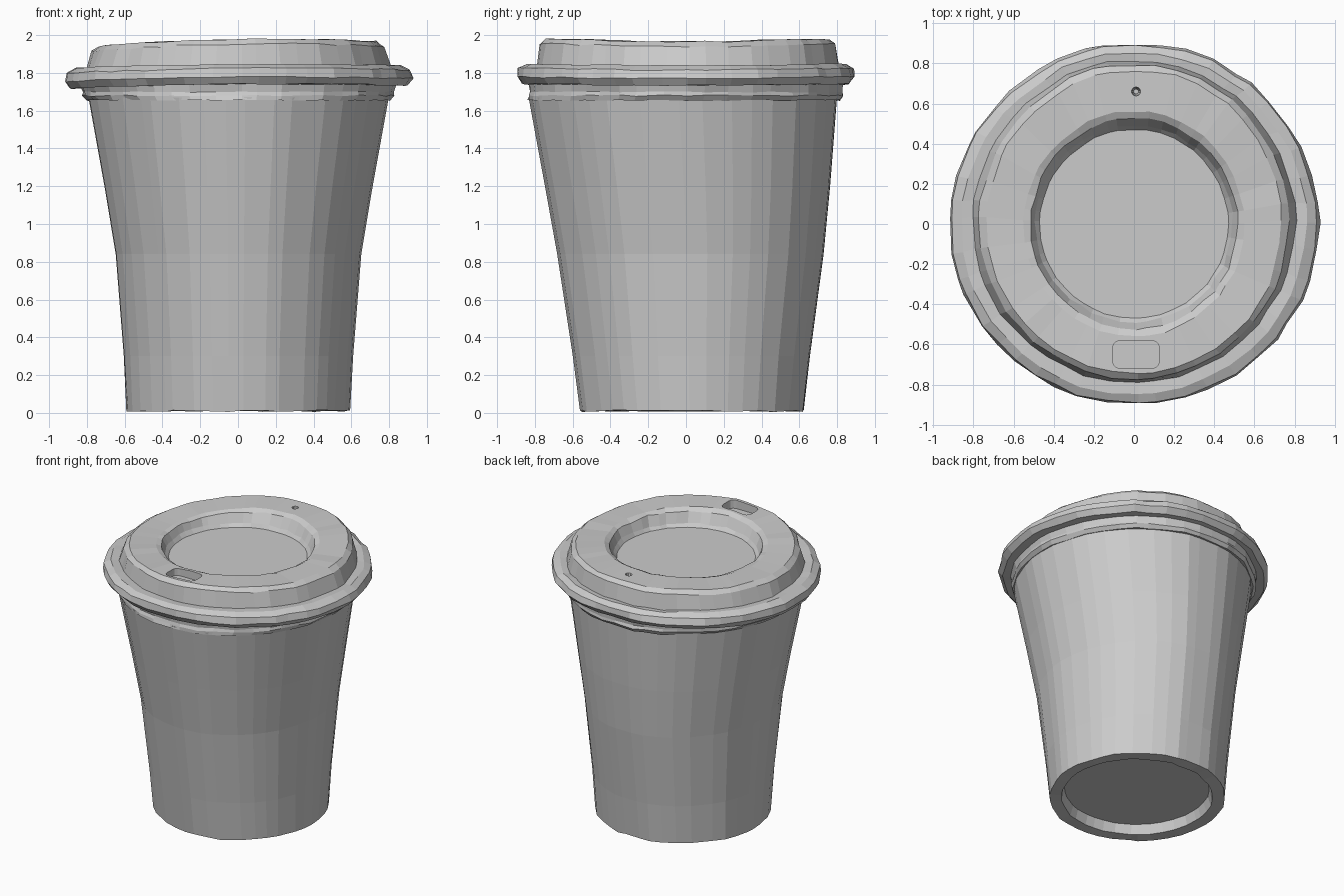
import bpy
import bmesh
import math
import random

if "Cube" in bpy.data.objects:
    bpy.data.objects.remove(bpy.data.objects["Cube"], do_unlink=True)

random.seed(4)

grey = bpy.data.materials.new("plain grey")
grey.use_nodes = True
colour = (0.6, 0.6, 0.6, 1)
grey.diffuse_color = colour
grey.node_tree.nodes["Principled BSDF"].inputs["Base Color"].default_value = colour


def add_object(name, bm):
    bmesh.ops.recalc_face_normals(bm, faces=bm.faces)
    mesh = bpy.data.meshes.new(name)
    bm.to_mesh(mesh)
    bm.free()
    mesh.materials.append(grey)
    obj = bpy.data.objects.new(name, mesh)
    bpy.context.collection.objects.link(obj)
    return obj


def loft(name, rows, sides, spread, wobble):
    """Skin rings (x radius, y radius, height, y shift, roughness, wave), capped at both ends."""
    step = math.tau / sides
    angles = [(i + random.uniform(-spread, spread)) * step for i in range(sides)]
    column = [random.uniform(-wobble, wobble) for _ in angles]
    bm = bmesh.new()
    rings = []
    for rx, ry, z, shift, rough, wave in rows:
        ring = []
        for a, c in zip(angles, column):
            k = 1 + c + random.uniform(-rough, rough)
            lift = random.uniform(-rough, rough) * 0.6
            lift += wave * (math.cos(a) - math.cos(2 * a))
            ring.append(bm.verts.new((rx * k * math.cos(a), ry * k * math.sin(a) + shift, z + lift)))
        rings.append(ring)
    for low, high in zip(rings, rings[1:]):
        for i in range(sides):
            j = (i + 1) % sides
            bm.faces.new((low[i], low[j], high[j], high[i]))
    bm.faces.new(rings[0])
    bm.faces.new(rings[-1])
    return add_object(name, bm)


# Tapering paper cup with a recessed base
loft("cup_body", [
    (0.49, 0.49, 0.08, 0.03, 0, 0),
    (0.51, 0.51, 0.012, 0.03, 0.006, 0),
    (0.592, 0.595, 0.01, 0.035, 0.008, 0),
    (0.607, 0.632, 0.3, 0.03, 0, 0),
    (0.65, 0.71, 0.84, 0.025, 0, 0),
    (0.71, 0.76, 1.2, 0.01, 0, 0),
    (0.795, 0.822, 1.67, -0.015, 0, 0),
], 38, 0.32, 0.006)

# Lid: sunken centre, raised band, rolled rim and short skirt
lid = loft("lid", [
    (0.47, 0.47, 1.86, 0, 0, 0),
    (0.49, 0.49, 1.885, 0, 0.012, 0),
    (0.515, 0.525, 1.95, 0, 0.01, 0.006),
    (0.55, 0.56, 1.966, 0, 0.006, 0.01),
    (0.735, 0.755, 1.966, 0.01, 0.007, 0.012),
    (0.77, 0.785, 1.94, 0.01, 0.007, 0.012),
    (0.803, 0.803, 1.835, 0.01, 0.007, 0.006),
    (0.86, 0.85, 1.84, 0, 0.006, 0.007),
    (0.91, 0.89, 1.815, 0, 0.007, 0.008),
    (0.92, 0.9, 1.77, 0, 0.007, 0.008),
    (0.89, 0.87, 1.733, 0, 0.006, 0.008),
    (0.83, 0.835, 1.735, 0, 0.004, 0.005),
    (0.82, 0.83, 1.7, 0, 0.006, 0),
    (0.82, 0.835, 1.68, 0, 0.007, 0),
    (0.80, 0.83, 1.655, -0.01, 0.006, 0),
    (0.77, 0.80, 1.66, -0.01, 0, 0),
], 44, 0.25, 0.006)


def cut(name, bm):
    cutter = add_object(name, bm)
    cutter.hide_render = True
    cutter.hide_viewport = True
    cutter.display_type = 'WIRE'
    mod = lid.modifiers.new(name, 'BOOLEAN')
    mod.operation = 'DIFFERENCE'
    mod.solver = 'EXACT'
    mod.object = cutter


# Rounded drinking opening at the front
bm = bmesh.new()
bmesh.ops.create_cube(bm, size=1)
for v in bm.verts:
    v.co = (v.co.x * 0.235 + 0.01, v.co.y * 0.14 - 0.65, v.co.z * 0.2 + 2.02)
upright = [e for e in bm.edges if abs(e.verts[0].co.z - e.verts[1].co.z) > 0.1]
bmesh.ops.bevel(bm, geom=upright, offset=0.04, segments=3, profile=0.5, affect='EDGES')
cut("drinking_opening_cutter", bm)

# Small vent hole at the back
bm = bmesh.new()
bmesh.ops.create_cone(bm, cap_ends=True, segments=10, radius1=0.012, radius2=0.04, depth=0.2)
bmesh.ops.translate(bm, verts=bm.verts, vec=(0.01, 0.66, 2.0))
cut("vent_hole_cutter", bm)
